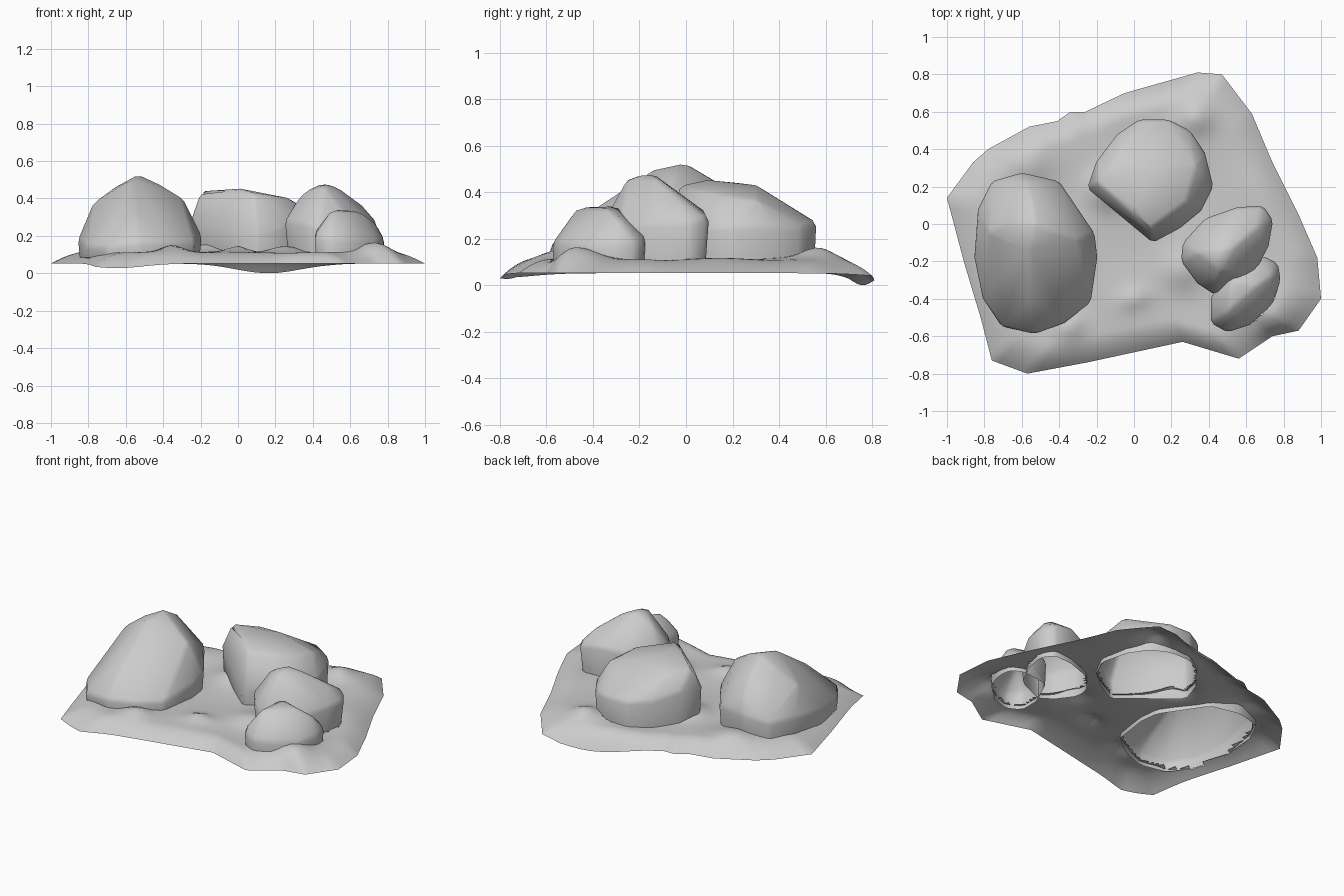
import bpy, bmesh, math
from mathutils import Vector

if "Cube" in bpy.data.objects:
    bpy.data.objects.remove(bpy.data.objects["Cube"])

BASE = 0.085
holes = []


def add_object(name, bm, angle):
    me = bpy.data.meshes.new(name)
    bm.to_mesh(me)
    bm.free()
    ob = bpy.data.objects.new(name, me)
    bpy.context.collection.objects.link(ob)
    bpy.ops.object.select_all(action='DESELECT')
    ob.select_set(True)
    bpy.context.view_layer.objects.active = ob
    bpy.ops.object.shade_smooth_by_angle(angle=math.radians(angle))


def inside(poly, x, y):
    hit = False
    for a, b in zip(poly, poly[1:] + poly[:1]):
        if (a.y > y) != (b.y > y) and x < a.x + (y - a.y) / (b.y - a.y) * (b.x - a.x):
            hit = not hit
    return hit


def boulder(name, girth, top, foot=.97):
    # hull over the foot, the widest girth and the top points, open below
    c = sum((Vector(p[:2]) for p in girth), Vector((0, 0))) / len(girth)
    foot_pts = [c + (Vector(p[:2]) - c) * foot for p in girth]
    bm = bmesh.new()
    for p in girth + top + [(q.x, q.y, BASE) for q in foot_pts]:
        bm.verts.new(p)
    res = bmesh.ops.convex_hull(bm, input=bm.verts)
    loose = {v for v in res["geom_interior"] + res["geom_unused"] if isinstance(v, bmesh.types.BMVert)}
    bmesh.ops.delete(bm, geom=list(loose), context='VERTS')
    under = [f for f in bm.faces if f.calc_center_median().z < BASE + .002]
    bmesh.ops.delete(bm, geom=under, context='FACES')
    # slightly worn edges
    sharp = [e for e in bm.edges if len(e.link_faces) == 2 and e.calc_face_angle() > .45]
    bmesh.ops.bevel(bm, geom=sharp, offset=.018, segments=1, affect='EDGES')
    bmesh.ops.recalc_face_normals(bm, faces=bm.faces)
    if sum(f.normal.z * f.calc_area() for f in bm.faces) < 0:
        bmesh.ops.reverse_faces(bm, faces=bm.faces)
    add_object(name, bm, 50)
    holes.append([c + (q - c) * .97 for q in foot_pts])


boulder("left_boulder",
        [(-.6, .275, .25), (-.76, .23, .22), (-.835, .08, .22), (-.855, -.18, .18), (-.81, -.4, .15),
         (-.71, -.55, .15), (-.53, -.59, .17), (-.37, -.53, .17), (-.23, -.42, .17),
         (-.195, -.18, .2), (-.21, -.05, .22), (-.4, .23, .24)],
        [(-.53, 0, .53), (-.56, -.14, .5), (-.4, -.05, .47), (-.66, 0, .46), (-.55, .14, .45),
         (-.77, -.04, .38), (-.3, -.08, .41), (-.55, -.4, .33), (-.57, .22, .36)])
boulder("back_boulder",
        [(.03, .56, .27), (-.09, .48, .28), (-.2, .34, .32), (-.25, .19, .3), (-.08, .06, .3),
         (.1, -.1, .2), (.25, -.02, .25), (.36, .07, .25), (.425, .2, .25), (.38, .38, .25),
         (.3, .5, .25), (.18, .56, .27)],
        [(-.2, .22, .44), (0, .08, .455), (.08, -.03, .43), (.28, .12, .4), (.1, .3, .43),
         (-.1, .35, .4), (.33, .3, .37)])
boulder("right_boulder",
        [(.55, .09, .31), (.38, .03, .28), (.26, -.1, .27), (.25, -.2, .28), (.34, -.32, .27),
         (.43, -.38, .24), (.63, -.29, .25), (.72, -.12, .27), (.745, .02, .27), (.69, .1, .29)],
        [(.45, -.14, .48), (.46, -.25, .47), (.54, -.12, .46), (.34, -.15, .43), (.66, -.02, .37)],
        .93)
boulder("front_boulder",
        [(.69, -.17, .2), (.5, -.2, .25), (.41, -.4, .22), (.41, -.53, .2), (.5, -.58, .18),
         (.62, -.54, .18), (.74, -.43, .17), (.785, -.3, .18), (.77, -.21, .18)],
        [(.5, -.47, .335), (.52, -.3, .34), (.66, -.33, .33), (.73, -.28, .28)])

# Ground sheet: outline, then a soft rise from a thin rim to a level middle
outline = [(-1, .14), (-.86, .33), (-.78, .4), (-.56, .52), (-.41, .55), (-.34, .6), (-.26, .6),
           (-.05, .7), (.34, .81), (.47, .8), (.63, .59), (.74, .33), (.88, .05), (.98, -.18),
           (1, -.4), (.88, -.57), (.74, -.6), (.56, -.72), (.26, -.63), (-.25, -.74), (-.57, -.8),
           (-.76, -.73), (-.82, -.5), (-.91, -.2)]
# small mounds: x, y, height, radius
mounds = [(.33, .57, .05, .09), (-.57, .32, .04, .12), (-.35, -.55, .04, .08), (0, -.4, .03, .06),
          (-.15, .18, .05, .1), (.74, -.48, .05, .12), (.25, -.25, .03, .1)]
SUB, STEPS = 6, 36
pts = [Vector(p) for p in outline]
rim = [a.lerp(b, k / SUB) for a, b in zip(pts, pts[1:] + pts[:1]) for k in range(SUB)]
n = len(rim)


def bump(p, x, y, h, rad):
    return h * math.exp(-((p.x - x) ** 2 + (p.y - y) ** 2) / rad ** 2)


bm = bmesh.new()
rows = []
for r in range(STEPS):
    s = 1 - r / STEPS
    t = min(1, (1 - s) / .2)
    t = t * (2 - t)
    row = []
    for p in rim:
        q = p * s
        edge = .052 - bump(p, .16, .77, .052, .25) - bump(p, -.65, -.78, .025, .2)
        z = edge * (1 - t) + .112 * t + min(1, t * 2) * sum(bump(q, *m) for m in mounds)
        z += .006 * t * math.sin(9 * q.x + 2) * math.sin(11 * q.y)
        row.append(bm.verts.new((q.x, q.y, z)))
    rows.append(row)
middle = bm.verts.new((0, 0, .115))


def add_face(*vs):
    # leave the ground open under each boulder
    c = sum((v.co for v in vs), Vector()) / len(vs)
    if not any(inside(h, c.x, c.y) for h in holes):
        bm.faces.new(vs)


for i in range(n):
    j = (i + 1) % n
    for a, b in zip(rows, rows[1:]):
        add_face(a[j], a[i], b[i], b[j])
    add_face(rows[-1][j], rows[-1][i], middle)
bmesh.ops.delete(bm, geom=[v for v in bm.verts if not v.link_faces], context='VERTS')
if sum(f.normal.z for f in bm.faces) <= 0:
    bm.normal_update()
    if sum(f.normal.z for f in bm.faces) < 0:
        bmesh.ops.reverse_faces(bm, faces=bm.faces)
add_object("ground_sheet", bm, 50)
